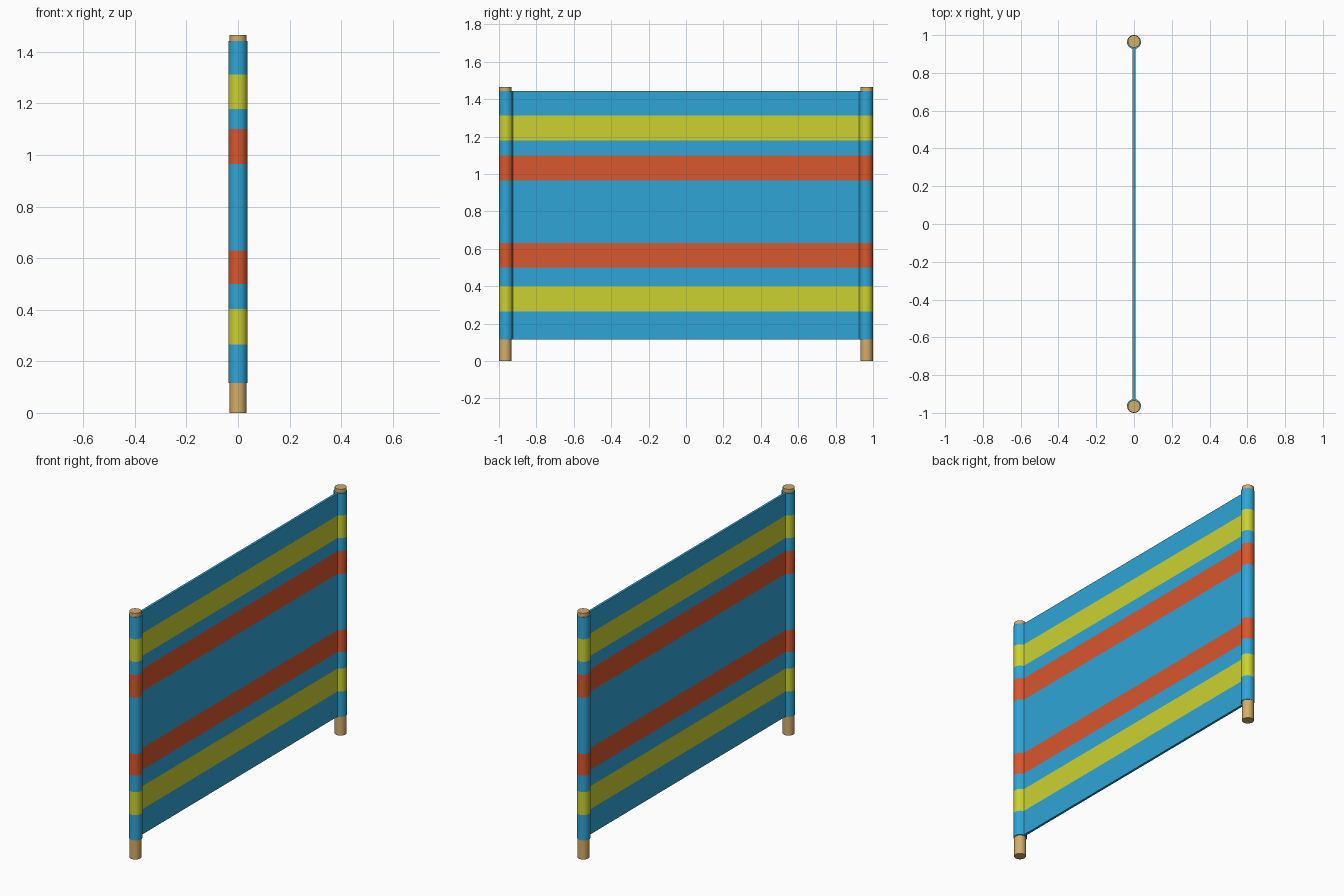
import bpy, bmesh, math

if "Cube" in bpy.data.objects:
    bpy.data.objects.remove(bpy.data.objects["Cube"])

def material(name, rgb):
    lin = [((c / 255 + 0.055) / 1.055) ** 2.4 for c in rgb]
    m = bpy.data.materials.new(name)
    m.diffuse_color = (*lin, 1)
    m.use_nodes = True
    m.node_tree.nodes["Principled BSDF"].inputs["Base Color"].default_value = m.diffuse_color
    return m

blue = material("blue fabric", (47, 165, 214))
yellow = material("yellow stripe", (203, 210, 48))
red = material("red stripe", (216, 87, 46))
wood = material("wood", (212, 174, 103))

POST_Y = 0.963      # centre of each sleeve
SLEEVE_R = 0.037
HALF_T = 0.007      # half thickness of the sheet

def smooth(obj, angle):
    bpy.ops.object.select_all(action='DESELECT')
    obj.select_set(True)
    bpy.context.view_layer.objects.active = obj
    bpy.ops.object.shade_smooth_by_angle(angle=math.radians(angle))

# Wooden poles
for side, name in ((-1, "front_pole"), (1, "back_pole")):
    bpy.ops.mesh.primitive_cylinder_add(vertices=24, radius=0.0325, depth=1.466,
                                        location=(0, side * (POST_Y + 0.003), 0.733))
    pole = bpy.context.object
    pole.name = name
    pole.data.materials.append(wood)
    smooth(pole, 40)

# Fabric cross-section: a flat sheet with a round sleeve at each end
profile = []
for side in (1, -1):
    profile.append((side * HALF_T, side * (POST_Y - SLEEVE_R)))
    for i in range(25):
        a = math.radians(45 + 270 * i / 24)
        profile.append((side * SLEEVE_R * math.sin(a),
                        side * (POST_Y - SLEEVE_R * math.cos(a))))
    profile.append((-side * HALF_T, side * (POST_Y - SLEEVE_R)))

# Stripe boundaries upwards, and the colour of each band
levels = [0.115, 0.265, 0.402, 0.50, 0.63, 0.965, 1.10, 1.178, 1.312, 1.443]
bands = [0, 1, 0, 2, 0, 2, 0, 1, 0]

bm = bmesh.new()
rings = [[bm.verts.new((x, y, z)) for x, y in profile] for z in levels]
n = len(profile)
for k, colour in enumerate(bands):
    for i in range(n):
        j = (i + 1) % n
        f = bm.faces.new((rings[k][i], rings[k][j], rings[k + 1][j], rings[k + 1][i]))
        f.material_index = colour

# Top and bottom edges: sheet strip plus a cap over each sleeve
half = n // 2
for ring in (rings[0], rings[-1]):
    bm.faces.new(ring[:half])
    bm.faces.new(ring[half:])
    bm.faces.new((ring[0], ring[half - 1], ring[half], ring[-1]))
bmesh.ops.recalc_face_normals(bm, faces=bm.faces)

mesh = bpy.data.meshes.new("striped_fabric")
bm.to_mesh(mesh)
bm.free()
for m in (blue, yellow, red):
    mesh.materials.append(m)
fabric = bpy.data.objects.new("striped_fabric", mesh)
bpy.context.collection.objects.link(fabric)
smooth(fabric, 14)
